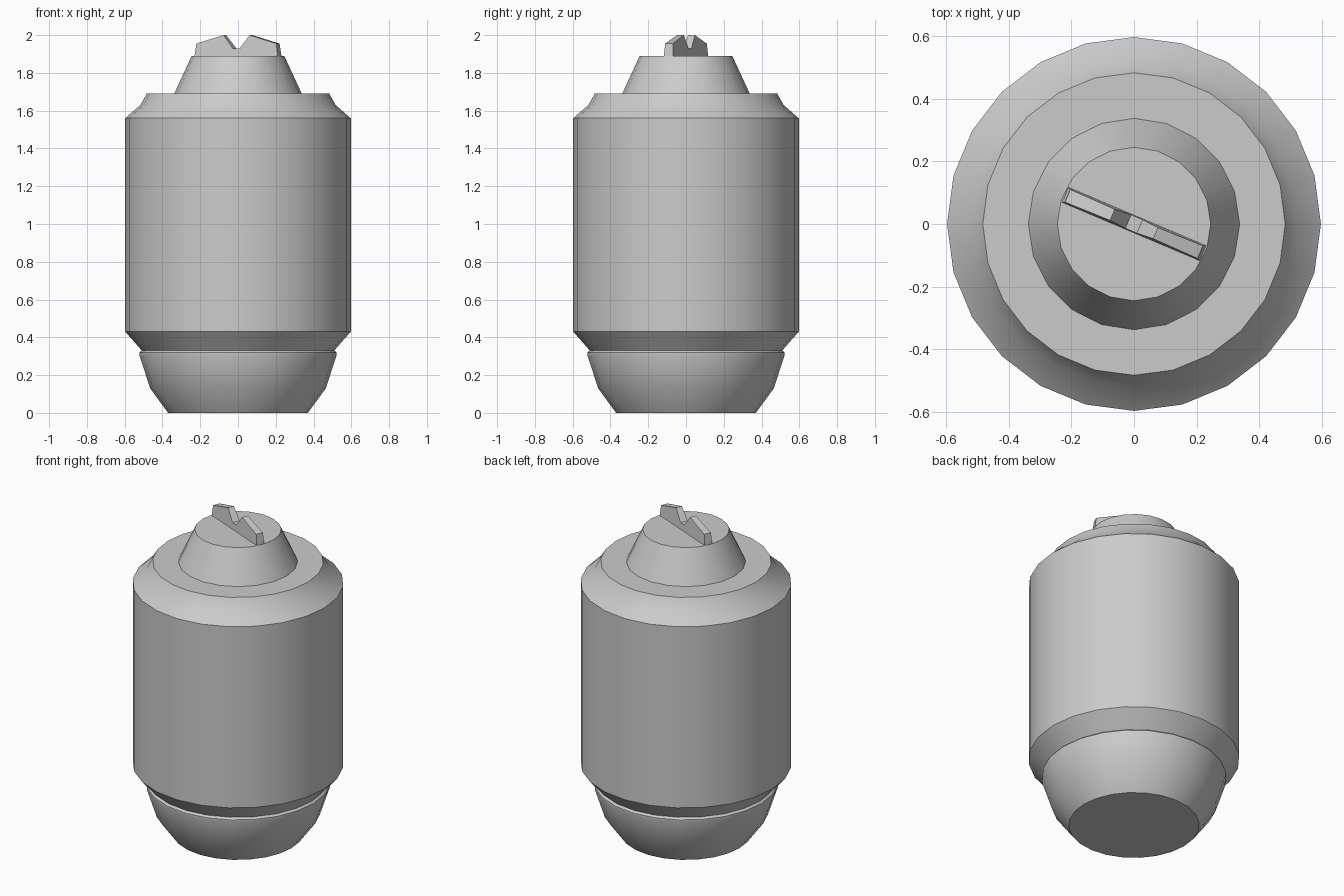
import bpy, bmesh, math
from mathutils import Matrix, Vector

if "Cube" in bpy.data.objects:
    bpy.data.objects.remove(bpy.data.objects["Cube"])


def finish(name, bm, smooth=True):
    bmesh.ops.recalc_face_normals(bm, faces=bm.faces)
    mesh = bpy.data.meshes.new(name)
    bm.to_mesh(mesh)
    bm.free()
    ob = bpy.data.objects.new(name, mesh)
    bpy.context.collection.objects.link(ob)
    if smooth:
        bpy.ops.object.select_all(action='DESELECT')
        ob.select_set(True)
        bpy.context.view_layer.objects.active = ob
        bpy.ops.object.shade_smooth_by_angle(angle=math.radians(30))
    return ob


def lathe(name, profile, sides):
    """Closed solid of revolution from (radius, z) points, bottom to top."""
    bm = bmesh.new()
    rings = []
    for r, z in profile:
        rings.append([bm.verts.new((r * math.cos(a), r * math.sin(a), z))
                      for a in (2 * math.pi * i / sides for i in range(sides))])
    for lo, hi in zip(rings, rings[1:]):
        for i in range(sides):
            j = (i + 1) % sides
            bm.faces.new((lo[i], lo[j], hi[j], hi[i]))
    bm.faces.new(rings[0])
    bm.faces.new(rings[-1])
    return finish(name, bm)


# Tapered foot with a small lip
lathe("base", [(.37, 0), (.465, .13), (.522, .305), (.522, .32), (.505, .335)], 24)

# Main drum with chamfered shoulders
lathe("body", [(.505, .325), (.597, .43), (.597, 1.56), (.517, 1.63), (.483, 1.69)], 24)

# Conical neck
lathe("neck", [(.34, 1.685), (.245, 1.89)], 20)

# Notched fin on top: mirrored outline, slightly thinner towards the top
half = [(.02, 1.93), (.075, 2.0), (.23, 1.955), (.24, 1.88)]
outline = [(-x, z) for x, z in reversed(half)] + half
bm = bmesh.new()
sides = []
for s in (-1, 1):
    sides.append([bm.verts.new((x, s * (.026 - .06 * (z - 1.89)), z)) for x, z in outline])
n = len(outline)
for ring in sides:
    bm.faces.new(ring)
for i in range(n):
    j = (i + 1) % n
    bm.faces.new((sides[0][i], sides[0][j], sides[1][j], sides[1][i]))
bmesh.ops.rotate(bm, verts=bm.verts, cent=Vector(),
                 matrix=Matrix.Rotation(math.radians(-23), 3, 'Z'))
finish("top_fin", bm, smooth=False)
